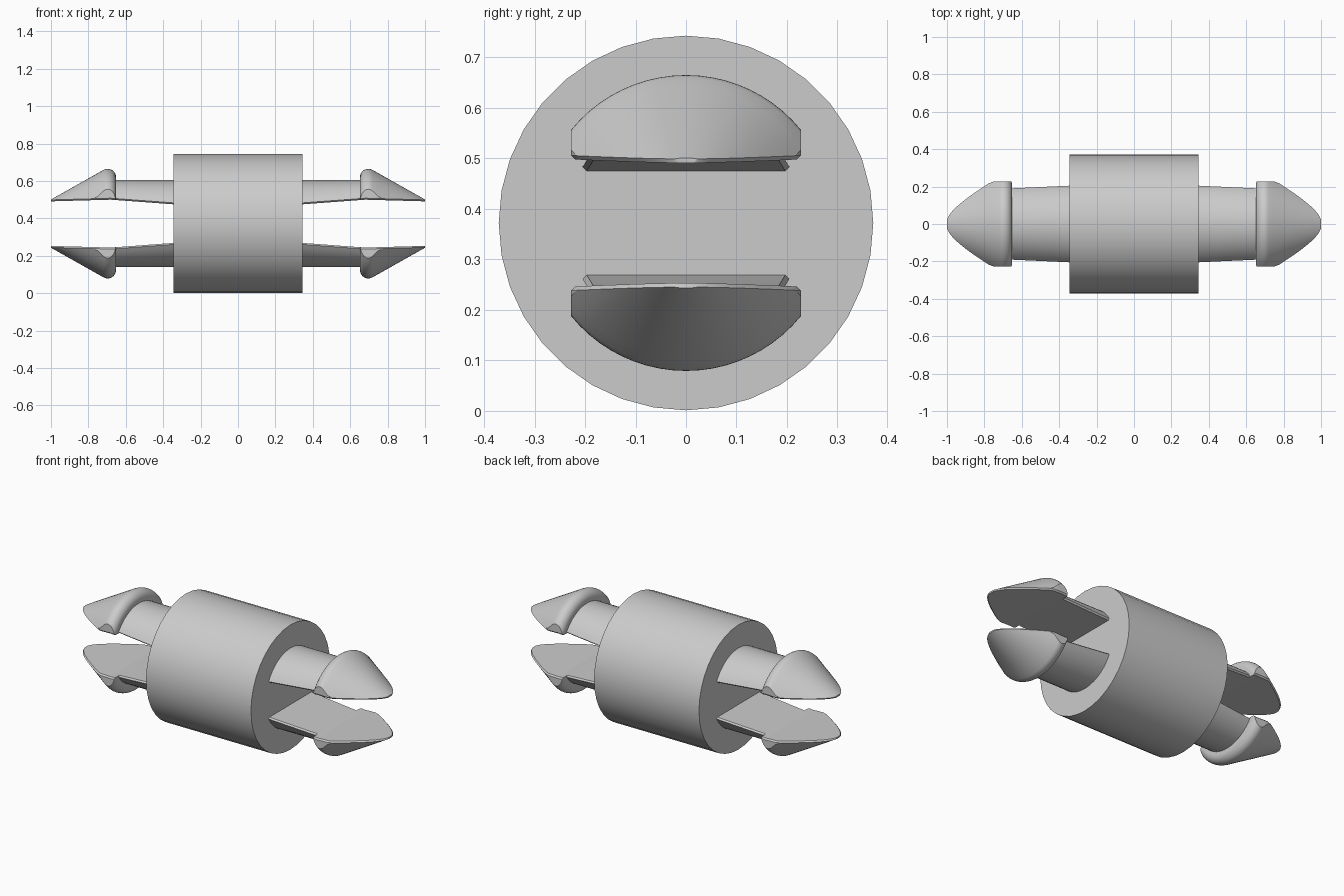
import bpy, bmesh
from math import sin, cos, asin, sqrt, radians

default = bpy.data.objects.get("Cube")
if default:
    bpy.data.objects.remove(default)

AXIS_Z = 0.372      # height of the long axis
HALF_WIDTH = 0.228  # flats on the sides of the barbs
CHAMFER = 0.008

grey = bpy.data.materials.new("plain grey")
grey.use_nodes = True
grey.diffuse_color = (0.6, 0.6, 0.6, 1)
grey.node_tree.nodes["Principled BSDF"].inputs["Base Color"].default_value = (0.6, 0.6, 0.6, 1)


def finish(obj):
    obj.data.materials.append(grey)
    bpy.ops.object.select_all(action='DESELECT')
    obj.select_set(True)
    bpy.context.view_layer.objects.active = obj
    bpy.ops.object.shade_smooth_by_angle(angle=radians(32))


def inner_height(x):
    """Distance of the prong's inner face from the axis."""
    if x < 0.68:
        return 0.102 + (x - 0.33) / 0.35 * 0.026
    return 0.128 - (x - 0.68) / 0.32 * 0.009


def prong_profile():
    """Stem, rounded shoulder, then tapering tip, as (x, radius)."""
    pts = [(0.33, 0.233), (0.652, 0.233)]
    steps = 12
    for i in range(steps + 1):
        a = radians(180 - 119.4 * i / steps)
        pts.append((0.697 + 0.045 * cos(a), 0.248 + 0.045 * sin(a)))
    x0, r0 = pts[-1]
    steps = 18
    for i in range(1, steps + 1):
        t = 1 - (1 - i / steps) ** 2
        pts.append((x0 + (1 - x0) * t, r0 + (0.129 - r0) * t))
    return pts


def section(x, r):
    """Round-topped slice with flat sides and a chamfered inner face."""
    h = inner_height(x)
    low = h + CHAMFER
    w = min(sqrt(max(r * r - low * low, 0.0001)), HALF_WIDTH)
    a = asin(w / r)
    n = 20
    arc = [(r * sin(a * (2 * i / n - 1)), r * cos(a * (2 * i / n - 1))) for i in range(n + 1)]
    inset = w - min(CHAMFER, w / 2)
    return [(-inset, h), (-w, low)] + arc + [(w, low), (inset, h)]


def make_prong(name, sx, sz):
    bm = bmesh.new()
    rings = [[bm.verts.new((sx * x, y, AXIS_Z + sz * z)) for y, z in section(x, r)]
             for x, r in prong_profile()]
    for a, b in zip(rings, rings[1:]):
        for i in range(len(a)):
            j = (i + 1) % len(a)
            bm.faces.new((a[i], a[j], b[j], b[i]))
    bm.faces.new(rings[0])
    bm.faces.new(rings[-1])
    bmesh.ops.remove_doubles(bm, verts=bm.verts[:], dist=0.0001)
    bmesh.ops.recalc_face_normals(bm, faces=bm.faces[:])
    mesh = bpy.data.meshes.new(name)
    bm.to_mesh(mesh)
    bm.free()
    obj = bpy.data.objects.new(name, mesh)
    bpy.context.collection.objects.link(obj)
    finish(obj)


# Central spacer barrel
bpy.ops.mesh.primitive_cylinder_add(vertices=36, radius=0.371, depth=0.69,
                                    location=(0, 0, AXIS_Z), rotation=(0, radians(90), 0))
barrel = bpy.context.object
barrel.name = "spacer_barrel"
finish(barrel)

# Four barbed snap prongs
for side, sx in (("left", 1), ("right", -1)):
    for level, sz in (("upper", 1), ("lower", -1)):
        make_prong(f"{level}_{side}_prong", sx, sz)
